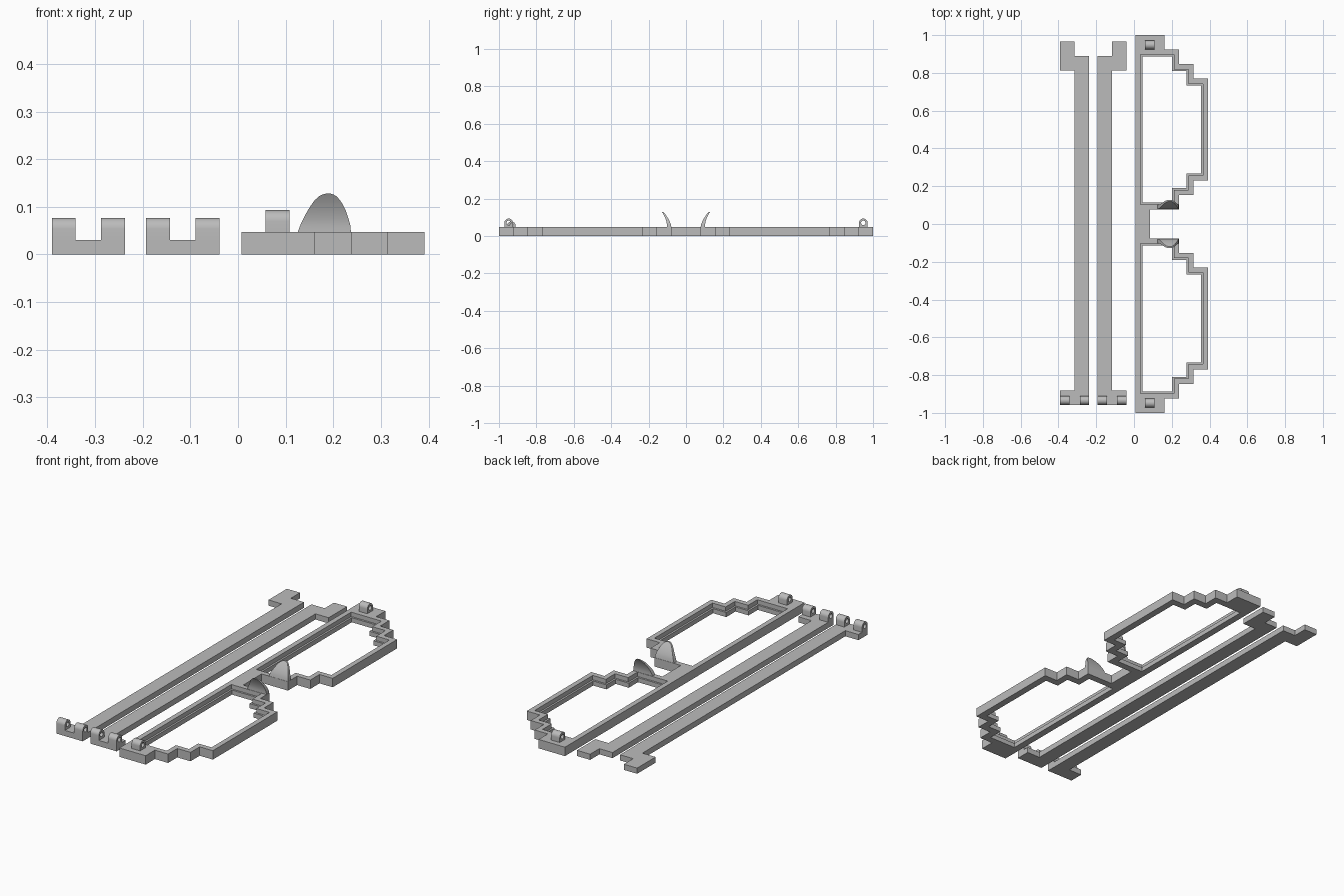
import bpy, bmesh, math
from mathutils import Vector

cube = bpy.data.objects.get("Cube")
if cube:
    bpy.data.objects.remove(cube, do_unlink=True)

grey = bpy.data.materials.new("plain grey")
grey.use_nodes = True
grey.diffuse_color = (0.5, 0.5, 0.5, 1)
grey.node_tree.nodes["Principled BSDF"].inputs["Base Color"].default_value = (0.5, 0.5, 0.5, 1)

P = 1 / 13        # size of one stair step
X0 = 0.007        # straight brow edge of the frame
FRAME_H = 0.047
ARM_H = 0.03


def finish(name, bm, smooth=False):
    bmesh.ops.recalc_face_normals(bm, faces=bm.faces)
    mesh = bpy.data.meshes.new(name)
    bm.to_mesh(mesh)
    bm.free()
    mesh.materials.append(grey)
    ob = bpy.data.objects.new(name, mesh)
    bpy.context.collection.objects.link(ob)
    if smooth:
        bpy.ops.object.select_all(action='DESELECT')
        ob.select_set(True)
        bpy.context.view_layer.objects.active = ob
        bpy.ops.object.shade_smooth_by_angle(angle=math.radians(35))
    return ob


def prism(name, loops, lo, hi, axis='Z', smooth=False):
    """Extrude an outline (first loop) with holes (other loops) along an axis."""
    bm = bmesh.new()
    place = (lambda a, b: (a, b, lo)) if axis == 'Z' else (lambda a, b: (lo, a, b))
    step = Vector((0, 0, hi - lo)) if axis == 'Z' else Vector((hi - lo, 0, 0))
    for loop in loops:
        vs = [bm.verts.new(place(a, b)) for a, b in loop]
        for i, v in enumerate(vs):
            bm.edges.new((v, vs[i - 1]))
    bmesh.ops.triangle_fill(bm, use_beauty=True, edges=bm.edges[:], normal=step.normalized())
    new = bmesh.ops.extrude_face_region(bm, geom=bm.faces[:], use_keep_orig=True)
    bmesh.ops.translate(bm, vec=step, verts=[g for g in new["geom"] if isinstance(g, bmesh.types.BMVert)])
    return finish(name, bm, smooth)


def lens_outline(d, side):
    """Stepped lens opening, inset by d from the grid of steps."""
    pts = [(X0 + d, 12 * P - d)]
    for k in (3, 4, 5):
        x = X0 + k * P - d
        pts += [(x, (15 - k) * P - d), (x, (14 - k) * P - d)]
    pts.pop()
    for k in (5, 4, 3):
        x = X0 + k * P - d
        pts += [(x, (k - 2) * P + d)]
        if k > 3:
            pts += [(x - P, (k - 2) * P + d)]
    pts.append((X0 + d, P + d))
    return [(x, side * y) for x, y in pts]


def knuckle(name, x, y, z, base):
    """Rounded hinge loop with a pin hole running along x."""
    r, hole = 0.023, 0.012
    arch = [(y + r, base), *[(y + r * math.cos(math.pi * i / 16), z + r * math.sin(math.pi * i / 16))
                             for i in range(17)], (y - r, base)]
    pin = [(y + hole * math.cos(math.tau * i / 20), z + hole * math.sin(math.tau * i / 20)) for i in range(20)]
    prism(name, [arch, pin], x, x + 0.05, 'X', True)


def nose_pad(name, side):
    """Thin domed blade curling away from the nose."""
    rows = [(.046, .125, .237), (.06, .13, .236), (.075, .137, .232), (.09, .145, .227), (.103, .153, .221),
            (.114, .161, .214), (.122, .17, .207), (.126, .178, .2), (.128, .185, .193)]
    bm = bmesh.new()
    rings = []
    for z, left, right in rows:
        t = (z - .046) / .082
        inner = .078 + .042 * t ** 1.6
        outer = inner + .024 - .016 * t
        rings.append([bm.verts.new((x, side * y, z)) for x, y in
                      ((left, inner), (right, inner), (right, outer), (left, outer))])
    for a, b in zip(rings, rings[1:]):
        for i in range(4):
            bm.faces.new((a[i - 1], a[i], b[i], b[i - 1]))
    bm.faces.new(rings[0])
    bm.faces.new(rings[-1])
    finish(name, bm, True)


# Front frame: stepped outline mirrored about the bridge, with two lens openings
half = [(X0, 13 * P)]
for k in (2, 3, 4, 5):
    x = X0 + k * P
    half += [(x, (15 - k) * P), (x, (14 - k) * P)]
half.pop()
for k in (5, 4):
    x = X0 + k * P
    half += [(x, (k - 2) * P), (x - P, (k - 2) * P)]
half += [(X0 + 3 * P, P), (X0 + P, P)]
outline = half + [(x, -y) for x, y in reversed(half)]
RIM, LEDGE = 0.027, 0.037
prism("front_frame", [outline, lens_outline(RIM, 1), lens_outline(RIM, -1)], 0, FRAME_H)

# Lens ledges, nose pads and frame hinges on both sides
for label, s in (("back", 1), ("front", -1)):
    prism("lens_ledge_" + label, [lens_outline(RIM, s), lens_outline(LEDGE, s)], 0, 0.024)
    nose_pad("nose_pad_" + label, s)
    knuckle("frame_hinge_" + label, 0.058, s * 0.948, 0.07, FRAME_H - 0.001)

# Temple arms: mirrored strips with a hinge plate at one end and a stepped ear hook at the other
for label, edge, d in (("right", -0.237, -1), ("left", -0.193, 1)):
    a, b, c = edge, edge + d * P, edge + d * 2 * P
    tip, hook, neck, plate, end = 0.966, 0.889, 0.812, -0.881, -0.957
    arm = [(a, end), (a, hook), (b, hook), (b, tip), (c, tip), (c, neck),
           (b, neck), (b, plate), (c, plate), (c, end)]
    prism("temple_arm_" + label, [arm], 0, ARM_H)
    low = min(a, c)
    for n, x in (("outer", low), ("inner", low + 2 * P - 0.05)):
        knuckle("arm_hinge_%s_%s" % (label, n), x, -0.934, 0.054, ARM_H - 0.001)
